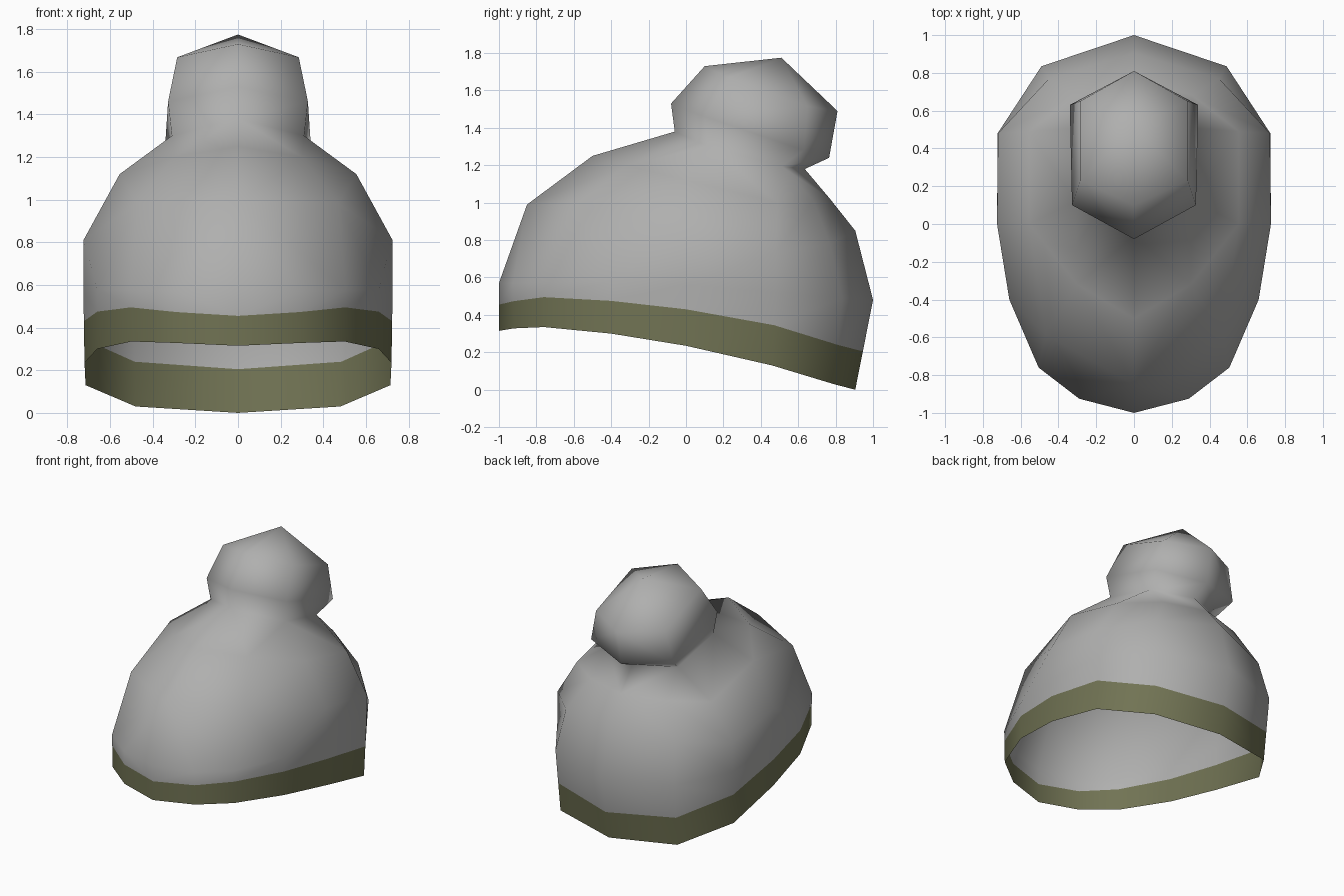
import bpy, bmesh, math

if "Cube" in bpy.data.objects:
    bpy.data.objects.remove(bpy.data.objects["Cube"])


def material(name, colour):
    m = bpy.data.materials.new(name)
    m.diffuse_color = (*colour, 1)
    m.use_nodes = True
    m.node_tree.nodes["Principled BSDF"].inputs["Base Color"].default_value = m.diffuse_color
    return m


# Half cross-sections, running from front centre to back centre
rim = [(0, -1, .315), (.29, -.92, .328), (.5, -.76, .335), (.66, -.4, .3),
       (.72, 0, .235), (.715, .46, .13), (.48, .79, .03), (0, .905, 0)]
wide = [(0, -1, .57), (.29, -.925, .57), (.505, -.76, .575), (.66, -.4, .58),
        (.725, 0, .56), (.722, .48, .52), (.49, .835, .49), (0, 1, .48)]
crown = [(0, -.85, .99), (.47, -.585, .985), (.725, 0, .81),
         (.72, .48, .735), (.45, .77, .78), (0, .905, .85)]
shoulder = [(0, -.5, 1.25), (.3, -.32, 1.2), (.555, 0, 1.12),
            (.555, .49, 1.0), (.31, .68, 1.015), (0, .77, 1.02)]
neck = [(0, -.06, 1.38), (.31, .12, 1.30), (.29, .51, 1.195), (0, .635, 1.18)]
bobble_low = [(0, -.08, 1.53), (.328, .1, 1.46), (.34, .63, 1.28), (0, .765, 1.24)]
bobble_high = [(0, .1, 1.73), (.285, .23, 1.668), (.285, .65, 1.515), (0, .81, 1.49)]
tip = [(0, .51, 1.775)]

# Upper edge of the coloured band lies on the wall between rim and widest ring
heights = [.14, .145, .16, .175, .195, .215, .21, .205]
band = []
for a, b, h in zip(rim, wide, heights):
    t = h / (b[2] - a[2])
    band.append(tuple(p + (q - p) * t for p, q in zip(a, b)))


def fractions(ring):
    """Position of each point along the half ring, 0 to 1, seen from above."""
    d = [0]
    for p, q in zip(ring, ring[1:]):
        d.append(d[-1] + math.dist(p.co.xy, q.co.xy))
    return [v / (d[-1] or 1) for v in d]


def bridge(bm, a, b, mat):
    """Join two half rings, with quads when counts match, else triangles."""
    if len(a) == len(b):
        for i in range(len(a) - 1):
            bm.faces.new((a[i], a[i + 1], b[i + 1], b[i])).material_index = mat
        return
    i = j = 0
    fa, fb = fractions(a), fractions(b)
    na, nb = len(a) - 1, len(b) - 1
    while i < na or j < nb:
        if j == nb or (i < na and fa[i + 1] <= fb[j + 1]):
            f = bm.faces.new((a[i], a[i + 1], b[j]))
            i += 1
        else:
            f = bm.faces.new((a[i], b[j + 1], b[j]))
            j += 1
        f.material_index = mat


# Loft the whole hat on both sides, then weld the centre line
bm = bmesh.new()
for side in (1, -1):
    rings = [[bm.verts.new((x * side, y, z)) for x, y, z in r]
             for r in (rim, band, wide, crown, shoulder, neck,
                       bobble_low, bobble_high, tip)]
    for k in range(len(rings) - 1):
        bridge(bm, rings[k], rings[k + 1], 1 if k == 0 else 0)
bmesh.ops.remove_doubles(bm, verts=bm.verts[:], dist=.0005)
bmesh.ops.recalc_face_normals(bm, faces=bm.faces[:])
# Make sure the crown faces outward
test = max(bm.faces, key=lambda f: f.calc_center_median().z)
if test.normal.z < 0:
    bmesh.ops.reverse_faces(bm, faces=bm.faces[:])
for f in bm.faces:
    f.smooth = True

mesh = bpy.data.meshes.new("bobble_hat")
bm.to_mesh(mesh)
bm.free()
mesh.materials.append(material("grey wool", (.43, .43, .425)))
mesh.materials.append(material("olive band", (.165, .172, .088)))
hat = bpy.data.objects.new("bobble_hat", mesh)
bpy.context.collection.objects.link(hat)
